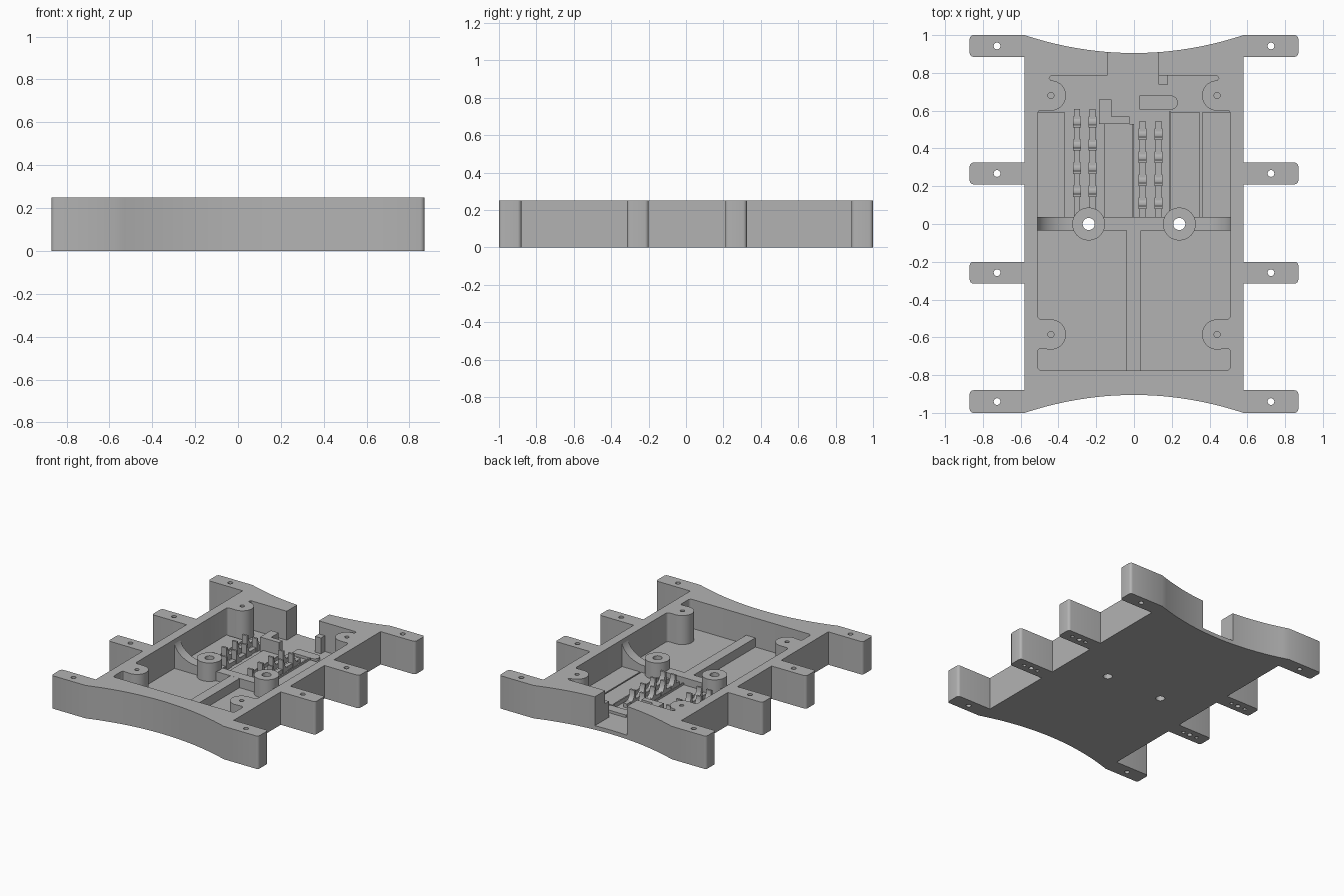
import bpy, bmesh, math

if "Cube" in bpy.data.objects:
    bpy.data.objects.remove(bpy.data.objects["Cube"], do_unlink=True)

TOP, FLOOR = 0.25, 0.03
grey = bpy.data.materials.new("plain_grey")
grey.diffuse_color = (0.45, 0.45, 0.45, 1)
grey.use_nodes = True
grey.node_tree.nodes["Principled BSDF"].inputs["Base Color"].default_value = (0.45, 0.45, 0.45, 1)


def prism(name, pts, lo, hi, axis="z"):
    """Extrude a 2D profile along z, y (profile in xz) or x (profile in yz)."""
    place = {"z": lambda a, b, h: (a, b, h),
             "y": lambda a, b, h: (a, h, b),
             "x": lambda a, b, h: (h, a, b)}[axis]
    bm = bmesh.new()
    low = [bm.verts.new(place(a, b, lo)) for a, b in pts]
    high = [bm.verts.new(place(a, b, hi)) for a, b in pts]
    bm.faces.new(low)
    bm.faces.new(high)
    for i in range(len(pts)):
        j = (i + 1) % len(pts)
        bm.faces.new((low[i], low[j], high[j], high[i]))
    bmesh.ops.recalc_face_normals(bm, faces=bm.faces)
    mesh = bpy.data.meshes.new(name)
    bm.to_mesh(mesh)
    bm.free()
    mesh.materials.append(grey)
    obj = bpy.data.objects.new(name, mesh)
    bpy.context.collection.objects.link(obj)
    return obj


def rect(x0, x1, y0, y1):
    return [(x0, y0), (x1, y0), (x1, y1), (x0, y1)]


def arc(cx, cy, r, a0, a1, n=6):
    return [(cx + r * math.cos(math.radians(a0 + (a1 - a0) * i / n)),
             cy + r * math.sin(math.radians(a0 + (a1 - a0) * i / n))) for i in range(n + 1)]


def circle(cx, cy, r, n=32):
    return arc(cx, cy, r, 0, 360, n)[:-1]


def box(name, x0, x1, y0, y1, z0, z1):
    return prism(name, rect(x0, x1, y0, y1), z0, z1)


def cut(target, cutter):
    mod = target.modifiers.new("cut", "BOOLEAN")
    mod.operation, mod.solver, mod.object = "DIFFERENCE", "EXACT", cutter
    bpy.context.view_layer.objects.active = target
    bpy.ops.object.modifier_apply(modifier=mod.name)
    bpy.data.objects.remove(cutter, do_unlink=True)


def smooth(obj):
    bpy.ops.object.select_all(action="DESELECT")
    obj.select_set(True)
    bpy.context.view_layer.objects.active = obj
    bpy.ops.object.shade_smooth_by_angle(angle=math.radians(30))


# Chassis outline: bowed ends and four rounded tabs per side
W, TIP, R = 0.58, 0.87, 0.02
bow = [(W * i / 12, 0.905 + 0.095 * (i / 12) ** 2) for i in range(13)]
tabs = [(1.0, 0.885), (0.325, 0.21), (-0.2, -0.315), (-0.88, -1.0)]
half = bow[:-1]
for hi, lo in tabs:
    half += [(W, hi)] + arc(TIP - R, hi - R, R, 90, 0, 4) + arc(TIP - R, lo + R, R, 0, -90, 4) + [(W, lo)]
half += [(x, -y) for x, y in reversed(bow[:-1])]
outline = half + [(-x, y) for x, y in reversed(half[1:-1])]
chassis = prism("chassis", outline, 0, TOP)

# Inner tray: one outline that steps around the four flush screw bosses
BX, BF, BB, BR = 0.44, -0.585, 0.68, 0.08
inner = [(0, -0.775)] + arc(0.49, -0.755, 0.02, -90, 0, 4)
inner += [(0.51, -0.675)] + arc(0.495, -0.675, 0.015, 0, 90, 3)[1:] + arc(BX, BF, BR, 270, 90, 14)
inner += arc(0.49, -0.485, 0.02, -90, 0, 4)
inner += [(0.51, 0.588)] + arc(0.495, 0.59, 0.012, 0, 90, 3)[1:] + arc(BX, BB, BR, 270, 90, 14)
inner += [(0.45, 0.772), (0.44, 0.785), (0, 0.785)]
tray = inner + [(-x, y) for x, y in reversed(inner[1:-1])]
cut(chassis, prism("tray_cutter", tray, FLOOR, 0.4))
cut(chassis, box("cable_gap_cutter", -0.14, 0.13, 0.7, 1.1, FLOOR, 0.4))

# Screw holes: tabs, bosses, and small pilot holes under the middle tabs
for s in (-1, 1):
    for hi, lo in tabs:
        cut(chassis, prism("hole_cutter", circle(s * 0.725, (hi + lo) / 2, 0.018, 16), -0.1, 0.4))
    for y in (BF, BB):
        cut(chassis, prism("hole_cutter", circle(s * BX, y, 0.016, 16), 0.08, 0.4))
    for hi, lo in tabs[1:3]:
        for x in (0.67, 0.79):
            cut(chassis, prism("hole_cutter", circle(s * x, (hi + lo) / 2, 0.014, 12), -0.1, 0.06))
    cut(chassis, prism("hole_cutter", circle(s * 0.24, 0, 0.032), -0.1, 0.4))
smooth(chassis)

# Hollow pillars and swept ribs joining them to the walls
for s, side in ((1, "left"), (-1, "right")):
    pillar = prism(side + "_pillar", circle(s * 0.24, 0, 0.087, 40), FLOOR - 0.005, 0.17)
    cut(pillar, prism("bore_cutter", circle(s * 0.24, 0, 0.032), -0.1, 0.4))
    smooth(pillar)
    sweep = [(s * (0.515 - 0.2 * (1 - math.cos(a))), TOP - 0.001 - 0.15 * math.sin(a))
             for a in (math.pi / 2 * i / 12 for i in range(13))]
    rib = prism(side + "_swept_rib",
                [(s * 0.515, 0.02)] + sweep + [(s * 0.3, 0.1), (s * 0.3, 0.02)], -0.035, 0.038, "y")
    smooth(rib)

# Low dividers on the tray floor
box("cross_divider", -0.17, 0.17, -0.035, 0.038, 0.02, 0.1)
box("centre_divider", -0.04, 0.037, -0.78, -0.03, 0.02, 0.0995)

# Raised floor pads and thin rails in the rear bay
box("right_floor_pad", -0.512, -0.365, 0.036, 0.59, 0.02, 0.045)
box("left_floor_pad", 0.36, 0.512, 0.036, 0.59, 0.02, 0.045)
box("inner_floor_pad", 0.195, 0.35, 0.036, 0.59, 0.02, 0.045)
box("middle_floor_pad", -0.16, -0.008, 0.036, 0.53, 0.02, 0.045)
box("middle_rail", -0.008, 0.0, 0.036, 0.53, 0.02, 0.06)
box("left_rail", 0.185, 0.195, 0.036, 0.595, 0.02, 0.06)

# Cable combs: narrow rails carrying rows of hooked teeth
for n, (x, back) in enumerate(((-0.302, 0.61), (-0.22, 0.61), (0.046, 0.545), (0.13, 0.545))):
    box("comb_rail_%d" % n, x - 0.016, x + 0.016, 0.036, back, 0.02, 0.06)
    for k in range(4):
        y = back - 0.075 - 0.122 * k
        curve = [(y + 0.035 - 0.045 * math.sin(a), 0.055 + 0.075 * (1 - math.cos(a)))
                 for a in (math.pi / 2 * i / 6 for i in range(7))]
        tooth = prism("comb_tooth_%d_%d" % (n, k),
                      [(y + 0.035, 0.02)] + curve + [(y - 0.025, 0.13), (y - 0.025, 0.02)],
                      x - 0.021, x + 0.021, "x")
        smooth(tooth)

# Angled stop, rounded pad and stop post beside the cable gap
prism("angled_stop", [(-0.185, 0.53), (-0.025, 0.53), (-0.025, 0.57), (-0.12, 0.57),
                      (-0.12, 0.66), (-0.185, 0.66)], 0.02, 0.14)
smooth(prism("rounded_pad", [(0.03, 0.68), (0.03, 0.605)] + arc(0.195, 0.6425, 0.0375, -90, 90, 12),
             0.02, 0.05))
box("stop_post", 0.13, 0.18, 0.738, 0.79, 0.02, 0.15)
